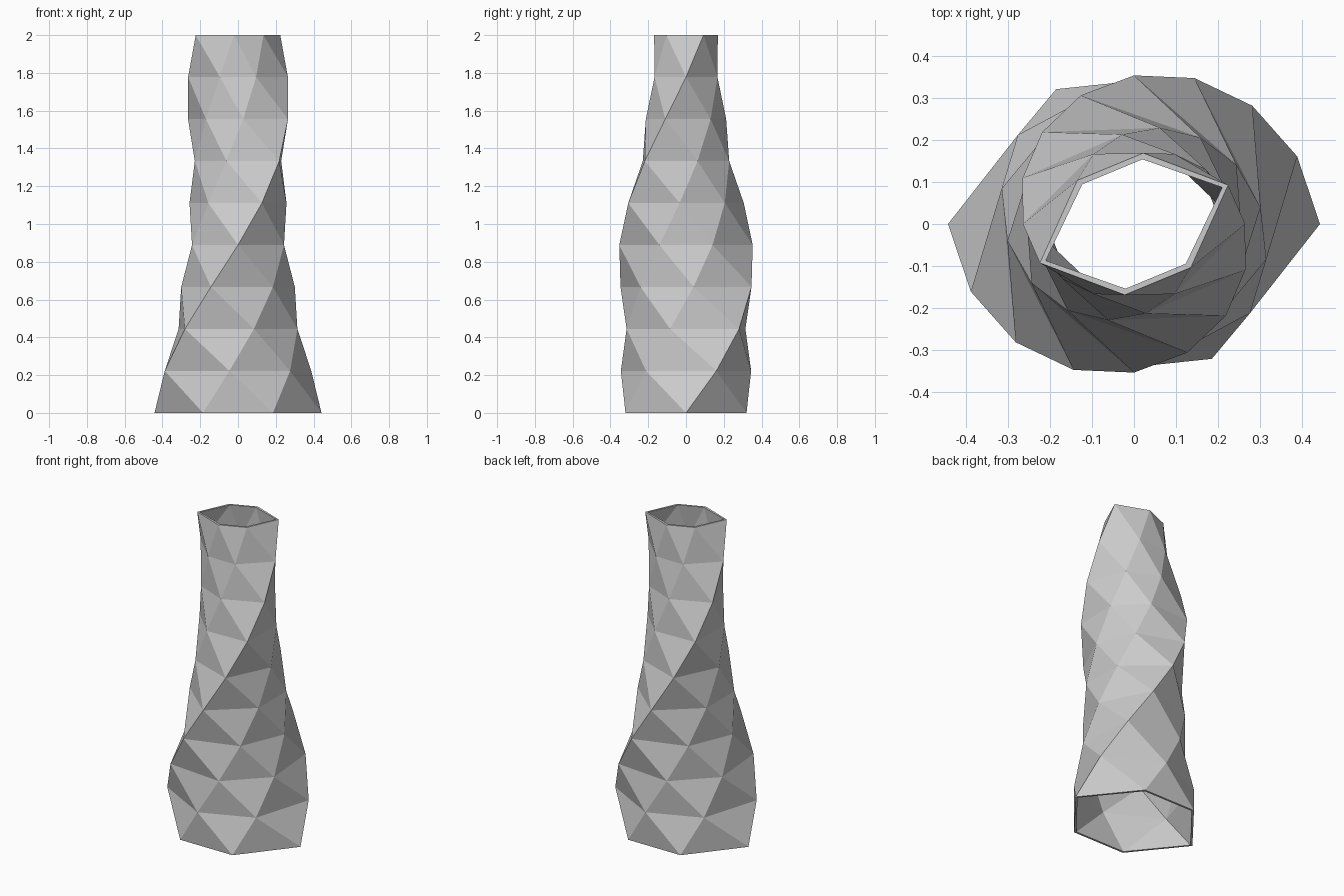
import bpy
import bmesh
from math import cos, sin, radians

if "Cube" in bpy.data.objects:
    bpy.data.objects.remove(bpy.data.objects["Cube"], do_unlink=True)

SIDES, LEVELS = 6, 9
TWIST = radians(22.5)      # turn between neighbouring rings
HEIGHT = 2.0
WALL = 0.015

# Glaze colour
grey = bpy.data.materials.new("plain grey")
grey.use_nodes = True
colour = (0.6, 0.6, 0.6, 1)
grey.diffuse_color = colour
grey.node_tree.nodes["Principled BSDF"].inputs["Base Color"].default_value = colour


def add_ring(bm, level, inset):
    """Hexagon with two stretched opposite corners, tapered and twisted."""
    t = level / LEVELS
    verts = []
    for i in range(SIDES):
        ridge = 0.072 if i % 3 == 0 else 0
        r = 0.37 - 0.2 * t + ridge - inset
        a = radians(60) * i + TWIST * level
        verts.append(bm.verts.new((r * cos(a), r * sin(a), HEIGHT * t)))
    return verts


def add_wall(bm, inset):
    """Stack of rings joined by triangles."""
    rings = [add_ring(bm, k, inset) for k in range(LEVELS + 1)]
    for low, high in zip(rings, rings[1:]):
        for i in range(SIDES):
            j = (i + 1) % SIDES
            bm.faces.new((low[i], low[j], high[i]))
            bm.faces.new((low[j], high[j], high[i]))
    return rings


# Twisted vase body: outer and inner walls, open at both ends
bm = bmesh.new()
outer = add_wall(bm, 0)
inner = add_wall(bm, WALL)

# Flat rims joining the two walls
for end in (0, -1):
    a, b = outer[end], inner[end]
    for i in range(SIDES):
        j = (i + 1) % SIDES
        bm.faces.new((a[i], a[j], b[j], b[i]))

bmesh.ops.recalc_face_normals(bm, faces=bm.faces)
mesh = bpy.data.meshes.new("twisted_vase")
bm.to_mesh(mesh)
bm.free()
mesh.materials.append(grey)
vase = bpy.data.objects.new("twisted_vase", mesh)
bpy.context.collection.objects.link(vase)
